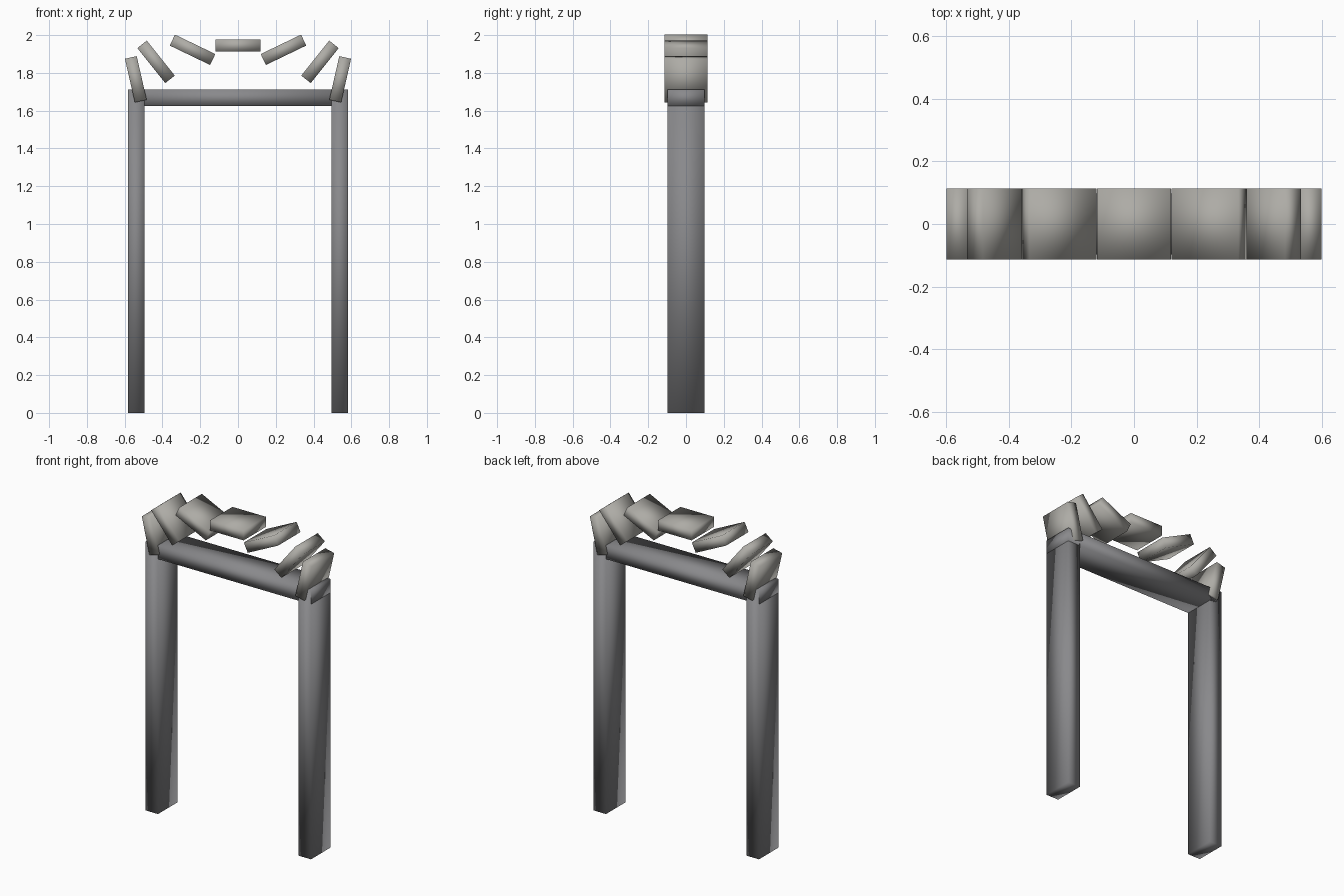
import bpy
from math import pi, sin, cos

if "Cube" in bpy.data.objects:
    bpy.data.objects.remove(bpy.data.objects["Cube"])


def material(name, rgb):
    mat = bpy.data.materials.new(name)
    mat.diffuse_color = (*rgb, 1)
    mat.use_nodes = True
    mat.node_tree.nodes["Principled BSDF"].inputs["Base Color"].default_value = mat.diffuse_color
    return mat


metal = material("dark_frame", (0.25, 0.25, 0.26))
stone = material("stone", (0.42, 0.41, 0.38))


def box(name, size, centre, mat, tilt=0.0):
    bpy.ops.mesh.primitive_cube_add(size=1, location=centre)
    ob = bpy.context.object
    ob.name = name
    ob.scale = size
    bpy.ops.object.transform_apply(location=False, rotation=False, scale=True)
    ob.rotation_euler.y = tilt
    ob.data.materials.append(mat)
    bpy.ops.object.shade_smooth()  # soft normals across the box corners
    return ob


# Door frame: two posts and a lintel running through their tops
HALF, THICK, DEPTH, TOP = 0.583, 0.088, 0.196, 1.712
for side, label in ((-1, "left"), (1, "right")):
    box(f"{label}_post", (THICK, DEPTH, TOP),
        (side * (HALF - THICK / 2), 0, TOP / 2), metal)
box("lintel", (2 * HALF, DEPTH, THICK), (0, 0, TOP - THICK / 2), metal)

# Seven separate arch stones on a flattened arc, fanning outward
STONES = 7
for i in range(STONES):
    angle = (i - STONES // 2) * pi / STONES
    box(f"arch_stone_{i + 1}", (0.237, 0.226, 0.064),
        (0.555 * sin(angle), 0, 1.715 + 0.23 * cos(angle)), stone, -angle)
